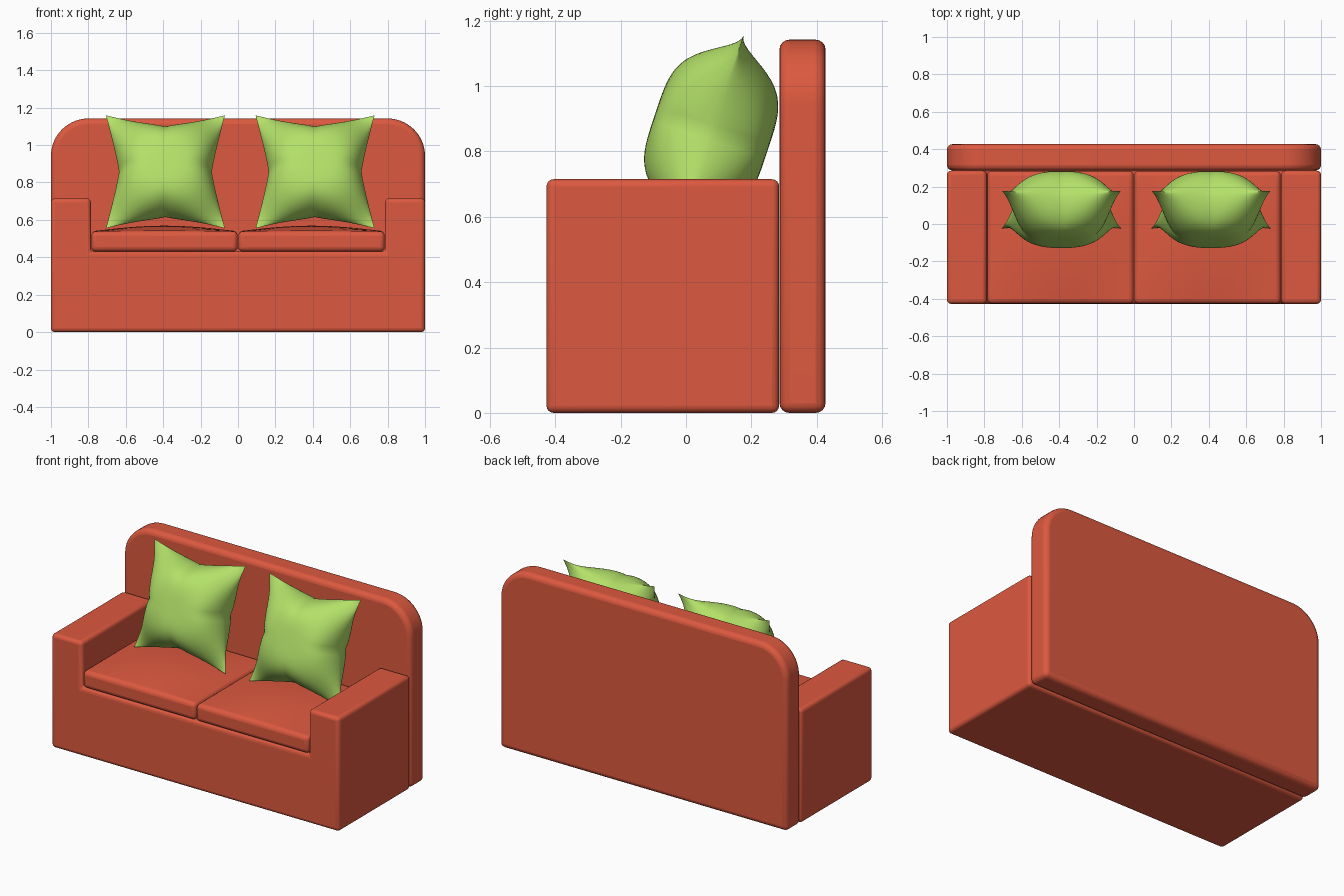
import bpy, bmesh, math
from mathutils import Matrix, Vector

if "Cube" in bpy.data.objects:
    bpy.data.objects.remove(bpy.data.objects["Cube"])


def material(name, rgb):
    m = bpy.data.materials.new(name)
    m.diffuse_color = (*rgb, 1)
    m.use_nodes = True
    m.node_tree.nodes["Principled BSDF"].inputs["Base Color"].default_value = m.diffuse_color
    return m


RED = material("red upholstery", (0.72, 0.10, 0.05))
GREEN = material("green fabric", (0.45, 0.75, 0.14))


def finish(bm, name, mat, bevel=0.0, smooth_angle=35):
    bmesh.ops.recalc_face_normals(bm, faces=bm.faces[:])
    me = bpy.data.meshes.new(name)
    bm.to_mesh(me)
    bm.free()
    ob = bpy.data.objects.new(name, me)
    bpy.context.collection.objects.link(ob)
    me.materials.append(mat)
    if bevel:
        b = ob.modifiers.new("soft edges", 'BEVEL')
        b.width, b.segments = bevel, 4
        b.limit_method, b.angle_limit = 'ANGLE', math.radians(40)
        b.use_clamp_overlap = False
    bpy.ops.object.select_all(action='DESELECT')
    ob.select_set(True)
    bpy.context.view_layer.objects.active = ob
    bpy.ops.object.shade_smooth_by_angle(angle=math.radians(smooth_angle))
    return ob


def extrude_profile(name, pts, y0, y1, bevel):
    """Extrude an x-z outline from y0 to y1."""
    bm = bmesh.new()
    face = bm.faces.new([bm.verts.new((x, y0, z)) for x, z in pts])
    ext = bmesh.ops.extrude_face_region(bm, geom=[face])
    vs = [g for g in ext["geom"] if isinstance(g, bmesh.types.BMVert)]
    bmesh.ops.translate(bm, verts=vs, vec=(0, y1 - y0, 0))
    return finish(bm, name, RED, bevel)


# Base with both arms as one U-shaped block
right = [(1, 0), (1, 0.715), (0.787, 0.715), (0.787, 0.43)]
extrude_profile("base_and_arms", right + [(-x, z) for x, z in reversed(right)],
                -0.427, 0.285, 0.022)

# Backrest with large rounded upper corners
R = 0.2
arc = [(1 - R + R * math.cos(a), 1.142 - R + R * math.sin(a))
       for a in (math.pi / 2 * i / 14 for i in range(15))]
right = [(1, 0)] + arc
extrude_profile("backrest", right + [(-x, z) for x, z in reversed(right)],
                0.286, 0.427, 0.03)


# Seat cushions with a slightly domed top
def cushion(name, cx):
    w, d, h = 0.783, 0.71, 0.108
    bm = bmesh.new()
    bmesh.ops.create_cube(bm, size=1)
    flat = [e for e in bm.edges if abs(e.verts[0].co.z - e.verts[1].co.z) < 0.1]
    bmesh.ops.subdivide_edges(bm, edges=flat, cuts=11, use_grid_fill=True)
    for v in bm.verts:
        x, y, z = v.co
        dome = 0.03 * math.cos(math.pi * x) * math.cos(math.pi * y) if z > 0 else 0
        v.co = (cx + x * w, -0.071 + y * d, 0.485 + z * h + dome)
    finish(bm, name, RED, 0.025)


# Throw pillows: pinched square outline, puffed faces, pointed corners
def pillow(name, cx):
    n, half = 40, 0.318
    bm = bmesh.new()
    bmesh.ops.create_grid(bm, x_segments=n, y_segments=n, size=1)
    back = bmesh.ops.duplicate(bm, geom=bm.verts[:] + bm.edges[:] + bm.faces[:])
    back_verts = {g for g in back["geom"] if isinstance(g, bmesh.types.BMVert)}
    tilt = (Matrix.Translation((cx, 0.077, 0.857))
            @ Matrix.Rotation(math.radians(90 - 18.4), 4, 'X'))
    for v in bm.verts:
        s = math.sin(v.co.x * math.pi / 2)
        t = math.sin(v.co.y * math.pi / 2)

        def pinch(k):
            return 1 - 0.22 * (1 - abs(k) ** 1.15)

        puff = max(0, (1 - s ** 4) * (1 - t ** 4)) ** 0.6
        puff *= max(0, 1 - s * s * t * t) ** 1.5
        # short gathered folds running in from the middle of each side
        for a, b in ((s, t), (t, s)):
            puff *= 1 - 0.16 * math.exp(-(a / 0.07) ** 2) * b ** 6
        sign = -1 if v in back_verts else 1
        v.co = tilt @ Vector((half * s * pinch(t), half * t * pinch(s),
                              sign * 0.181 * puff))
    bmesh.ops.remove_doubles(bm, verts=bm.verts[:], dist=0.0002)
    finish(bm, name, GREEN, smooth_angle=60)


for side, cx, px in (("left", -0.393, -0.388), ("right", 0.393, 0.412)):
    cushion(side + "_seat_cushion", cx)
    pillow(side + "_pillow", px)
